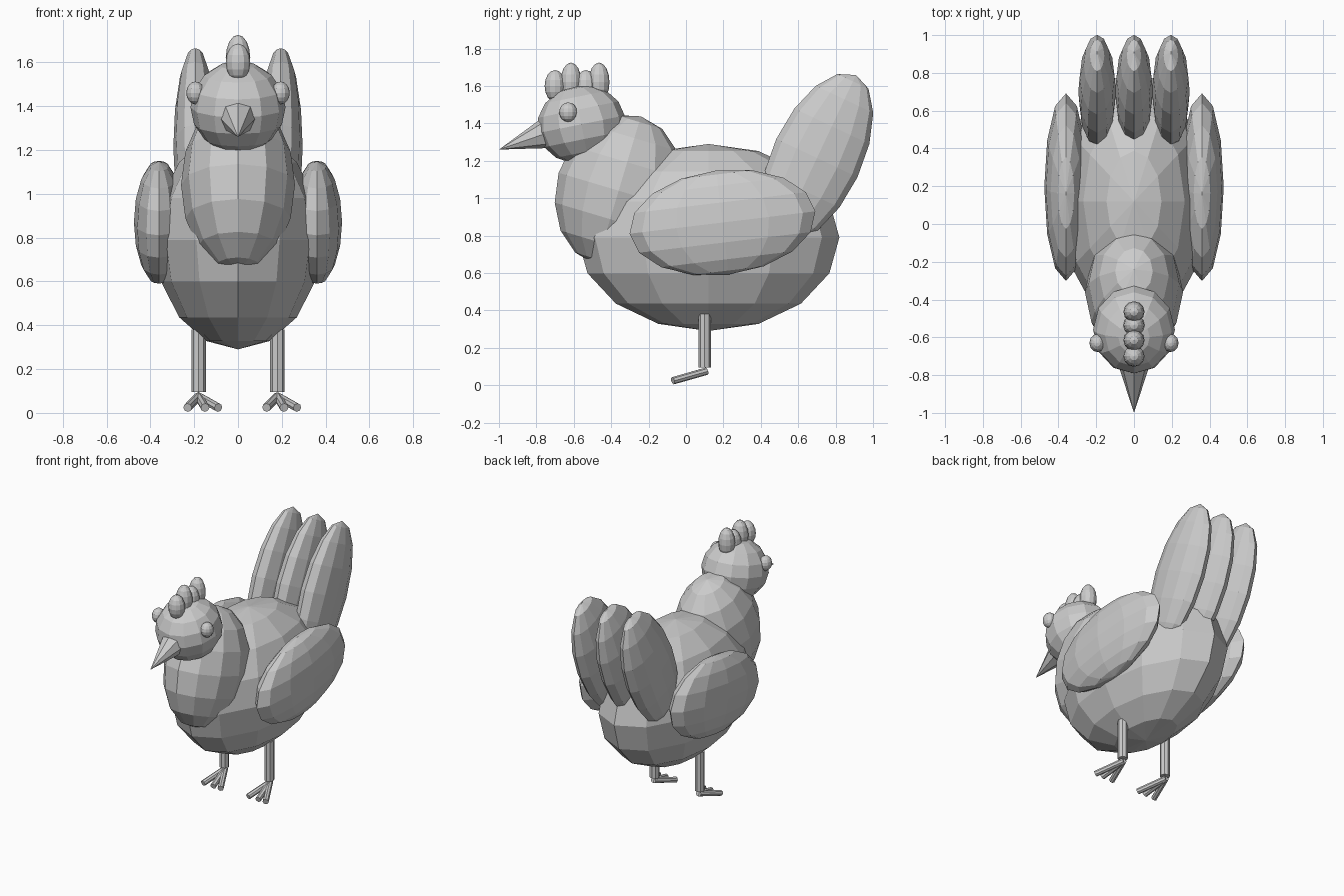
import bpy
import math
from mathutils import Vector

if "Cube" in bpy.data.objects:
    bpy.data.objects.remove(bpy.data.objects["Cube"], do_unlink=True)

grey = bpy.data.materials.new("plain grey")
grey.use_nodes = True
colour = (0.6, 0.6, 0.6, 1)
grey.diffuse_color = colour
grey.node_tree.nodes["Principled BSDF"].inputs["Base Color"].default_value = colour


def finish(name):
    ob = bpy.context.object
    ob.name = name
    ob.data.materials.clear()
    ob.data.materials.append(grey)
    return ob


def ellipsoid(name, centre, radii, tilt=0.0, segments=12, rings=8):
    """Flat-shaded ball, stretched and then leaned about the x axis."""
    bpy.ops.mesh.primitive_uv_sphere_add(segments=segments, ring_count=rings,
                                         radius=1, location=centre)
    ob = finish(name)
    ob.scale = radii
    ob.rotation_euler = (tilt, 0, 0)
    return ob


def rod(name, start, end, r1, r2, sides=8):
    """Cylinder or cone running between two points."""
    a, b = Vector(start), Vector(end)
    bpy.ops.mesh.primitive_cone_add(vertices=sides, radius1=r1, radius2=r2,
                                    depth=(b - a).length, location=(a + b) / 2)
    ob = finish(name)
    ob.rotation_euler = (b - a).to_track_quat('Z', 'Y').to_euler()
    return ob


# Body, neck and head
ellipsoid("body", (0, 0.12, 0.79), (0.38, 0.70, 0.50))
ellipsoid("neck", (0, -0.36, 1.04), (0.26, 0.335, 0.415), -0.29)
ellipsoid("head", (0, -0.56, 1.395), (0.217, 0.237, 0.21), 0.2)
rod("beak", (0, -0.68, 1.37), (0, -1.0, 1.26), 0.105, 0)

# Comb: alternating low and high lobes along the crown
for i, y in enumerate((-0.70, -0.615, -0.535, -0.465)):
    high = 0.02 * (i % 2)
    ellipsoid(f"comb_lobe_{i + 1}", (0, y, 1.60 + high),
              (0.056, 0.056, 0.085 + high))

# Tail feathers
for name, x in (("right", -0.195), ("middle", 0), ("left", 0.195)):
    ellipsoid(f"tail_feather_{name}", (x, 0.70, 1.215),
              (0.10, 0.24, 0.49), -0.44)

# Paired parts
for side, s in (("left", 1), ("right", -1)):
    ellipsoid(f"{side}_eye", (s * 0.194, -0.63, 1.46), (0.042, 0.048, 0.052))
    ellipsoid(f"{side}_wing", (s * 0.36, 0.195, 0.87),
              (0.115, 0.50, 0.28), 0.12)
    x = s * 0.18
    rod(f"{side}_leg", (x, 0.10, 0.095), (x, 0.10, 0.38), 0.033, 0.033)
    for i, dx in enumerate((-0.05, 0.03, 0.09)):
        rod(f"{side}_toe_{i + 1}", (x, 0.11, 0.075), (x + dx, -0.07, 0.024),
            0.02, 0.02)
